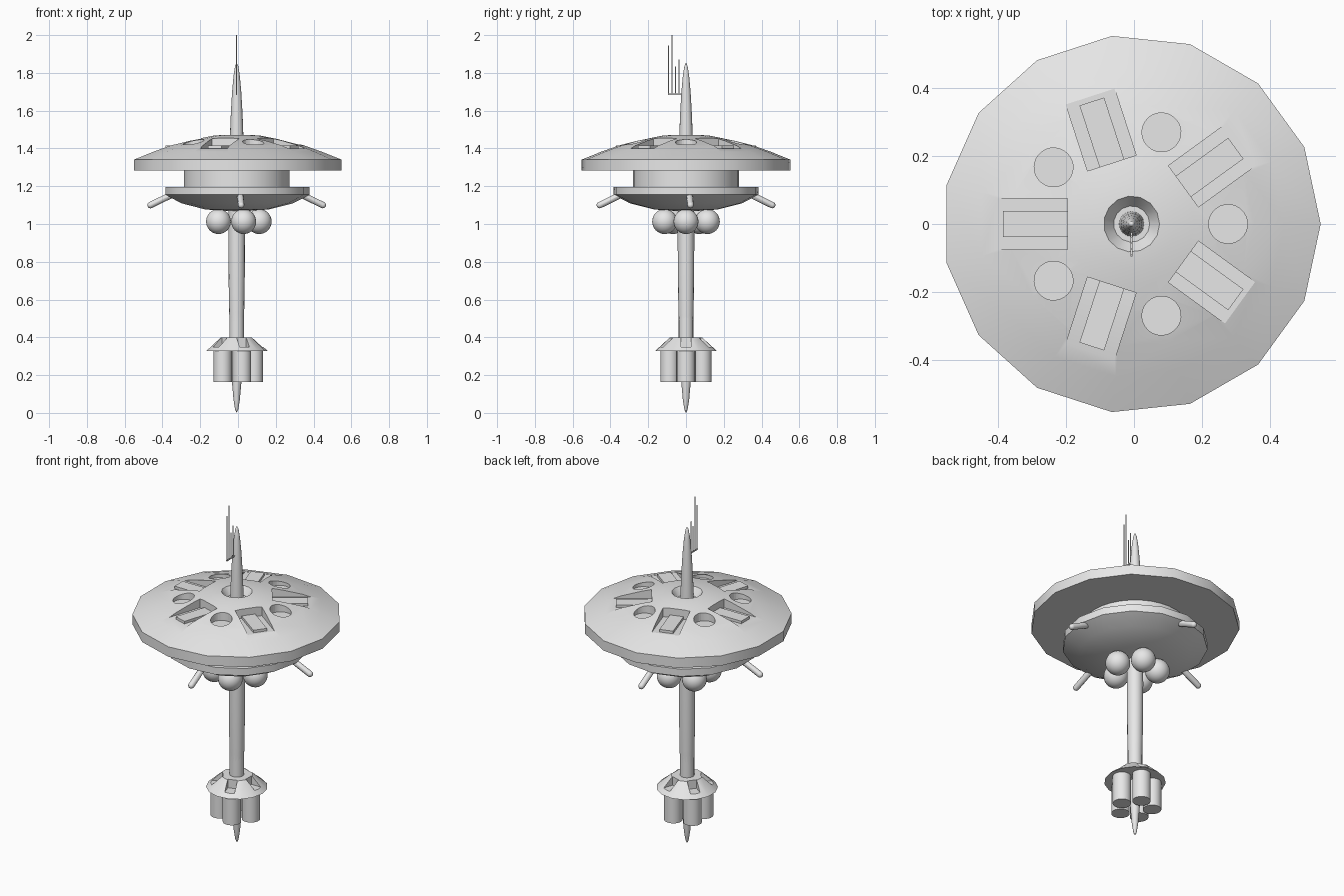
import bpy, bmesh
from math import radians, pi, sin, cos
from mathutils import Matrix, Vector

if "Cube" in bpy.data.objects:
    bpy.data.objects.remove(bpy.data.objects["Cube"])

CENTRE = Matrix.Translation((-0.007, 0, 0))   # main axis of the station
FIFTH = 2 * pi / 5
SIDES = 15

hull = bpy.data.materials.new("hull_grey")
hull.use_nodes = True
hull.diffuse_color = (0.8, 0.8, 0.8, 1)
hull.node_tree.nodes["Principled BSDF"].inputs["Base Color"].default_value = (0.8, 0.8, 0.8, 1)


def finish(name, bm, matrix=Matrix()):
    """Turn a bmesh into a named object placed on the main axis."""
    bmesh.ops.recalc_face_normals(bm, faces=bm.faces)
    bm.transform(CENTRE @ matrix)
    mesh = bpy.data.meshes.new(name)
    bm.to_mesh(mesh)
    bm.free()
    mesh.materials.append(hull)
    obj = bpy.data.objects.new(name, mesh)
    bpy.context.collection.objects.link(obj)
    return obj


def activate(obj):
    bpy.ops.object.select_all(action='DESELECT')
    obj.select_set(True)
    bpy.context.view_layer.objects.active = obj


def smooth(obj):
    activate(obj)
    bpy.ops.object.shade_smooth_by_angle(angle=radians(30))
    return obj


def lathe(name, profile, sides, matrix=Matrix()):
    """Spin (radius, height) points around z."""
    bm = bmesh.new()
    verts = [bm.verts.new((r, 0, z)) for r, z in profile]
    edges = [bm.edges.new(pair) for pair in zip(verts, verts[1:])]
    bmesh.ops.spin(bm, geom=verts + edges, cent=(0, 0, 0), axis=(0, 0, 1),
                   angle=2 * pi, steps=sides)
    bmesh.ops.remove_doubles(bm, verts=bm.verts, dist=1e-5)
    return smooth(finish(name, bm, matrix))


def cylinder(name, radius, bottom, top, sides, matrix=Matrix()):
    return lathe(name, [(0, bottom), (radius, bottom), (radius, top), (0, top)], sides, matrix)


def turn(angle):
    return Matrix.Rotation(angle, 4, 'Z')


def add_box(bm, inner, outer, half_width, bottom, top, angle=0):
    """Box reaching from the inner to the outer radius in one direction."""
    size = Matrix.Diagonal((outer - inner, 2 * half_width, top - bottom, 1))
    place = Matrix.Translation(((inner + outer) / 2, 0, (bottom + top) / 2))
    bmesh.ops.create_cube(bm, size=1, matrix=turn(angle) @ place @ size)


def carve(obj, cutter_mesh):
    cutter = finish("cutter", cutter_mesh)
    cutter.hide_render = True
    activate(obj)
    mod = obj.modifiers.new("carve", 'BOOLEAN')
    mod.operation = 'DIFFERENCE'
    mod.solver = 'EXACT'
    mod.object = cutter
    bpy.ops.object.modifier_apply(modifier=mod.name)
    bpy.data.objects.remove(cutter)
    smooth(obj)


# Main saucer with a central pit
saucer = lathe("main_saucer", [
    (0, 1.283), (0.555, 1.283), (0.555, 1.341), (0.45, 1.383), (0.36, 1.415),
    (0.26, 1.441), (0.185, 1.456), (0.13, 1.467), (0.082, 1.471),
    (0.053, 1.43), (0, 1.43)], SIDES)

# Five bays and five round wells cut in the saucer
cuts = bmesh.new()
for i in range(5):
    add_box(cuts, 0.188, 0.55, 0.075, 1.4, 1.55, pi + i * FIFTH)
    place = turn(i * FIFTH) @ Matrix.Translation((0.283, 0, 1.475))
    bmesh.ops.create_cone(cuts, cap_ends=True, segments=32, radius1=0.057,
                          radius2=0.057, depth=0.15, matrix=place)
carve(saucer, cuts)

# Raised pad in each bay
for i in range(5):
    pad = bmesh.new()
    add_box(pad, 0.18, 0.378, 0.038, 1.39, 1.415, pi + i * FIFTH)
    finish(f"bay_pad_{i + 1}", pad)

# Neck and lower dish
cylinder("neck", 0.28, 1.18, 1.29, 32)
lathe("lower_dish", [(0, 1.197), (0.386, 1.197), (0.386, 1.155), (0.3, 1.11),
                     (0.17, 1.077), (0, 1.065)], SIDES)

# Four round-ended struts sloping out of the dish
strut_radius = 0.017
for i in range(4):
    start, end = Vector((0.34, 0, 1.157)), Vector((0.457, 0, 1.1))
    length = (end - start).length
    tip = [(strut_radius * cos(a), length + strut_radius * sin(a))
           for a in (k * pi / 8 for k in range(4))]
    aim = (end - start).to_track_quat('Z', 'Y').to_matrix().to_4x4()
    lathe(f"strut_{i + 1}", [(0, 0), (strut_radius, 0)] + tip + [(0, length + strut_radius)],
          12, turn(radians(3) + i * pi / 2) @ Matrix.Translation(start) @ aim)

# Ring of tanks below the dish, ring of engines at the base
for i in range(5):
    ball = bmesh.new()
    bmesh.ops.create_uvsphere(ball, u_segments=24, v_segments=16, radius=0.066)
    smooth(finish(f"round_tank_{i + 1}", ball,
                  turn(i * FIFTH) @ Matrix.Translation((0.119, 0, 1.013))))
    cylinder(f"engine_{i + 1}", 0.049, 0.163, 0.34, 24,
             turn(i * FIFTH) @ Matrix.Translation((0.091, 0, 0)))

# Shaft and the long spindle that runs through everything
cylinder("shaft", 0.039, 0.35, 1.1, SIDES)
spindle = bmesh.new()
bmesh.ops.create_uvsphere(spindle, u_segments=16, v_segments=16, radius=1)
smooth(finish("spindle", spindle, Matrix.Translation((0, 0, 0.927))
              @ Matrix.Diagonal((0.044, 0.044, 0.927, 1))))

# Engine hub with five notches
hub = lathe("engine_hub", [(0, 0.328), (0.164, 0.328), (0.085, 0.4), (0, 0.4)], SIDES)
notches = bmesh.new()
for i in range(5):
    add_box(notches, 0.075, 0.25, 0.027, 0.35, 0.45, i * FIFTH)
carve(hub, notches)

# Antenna: a crossbar with four masts in front of the spire
bar = bmesh.new()
add_box(bar, 0.0, 0.095, 0.003, 1.683, 1.69, -pi / 2)
finish("antenna_bar", bar)
for i, top in enumerate((1.945, 2.0, 1.835, 1.87)):
    cylinder(f"antenna_mast_{i + 1}", 0.003, 1.685, top, 8,
             Matrix.Translation((0, -0.092 + i * 0.0185, 0)))
